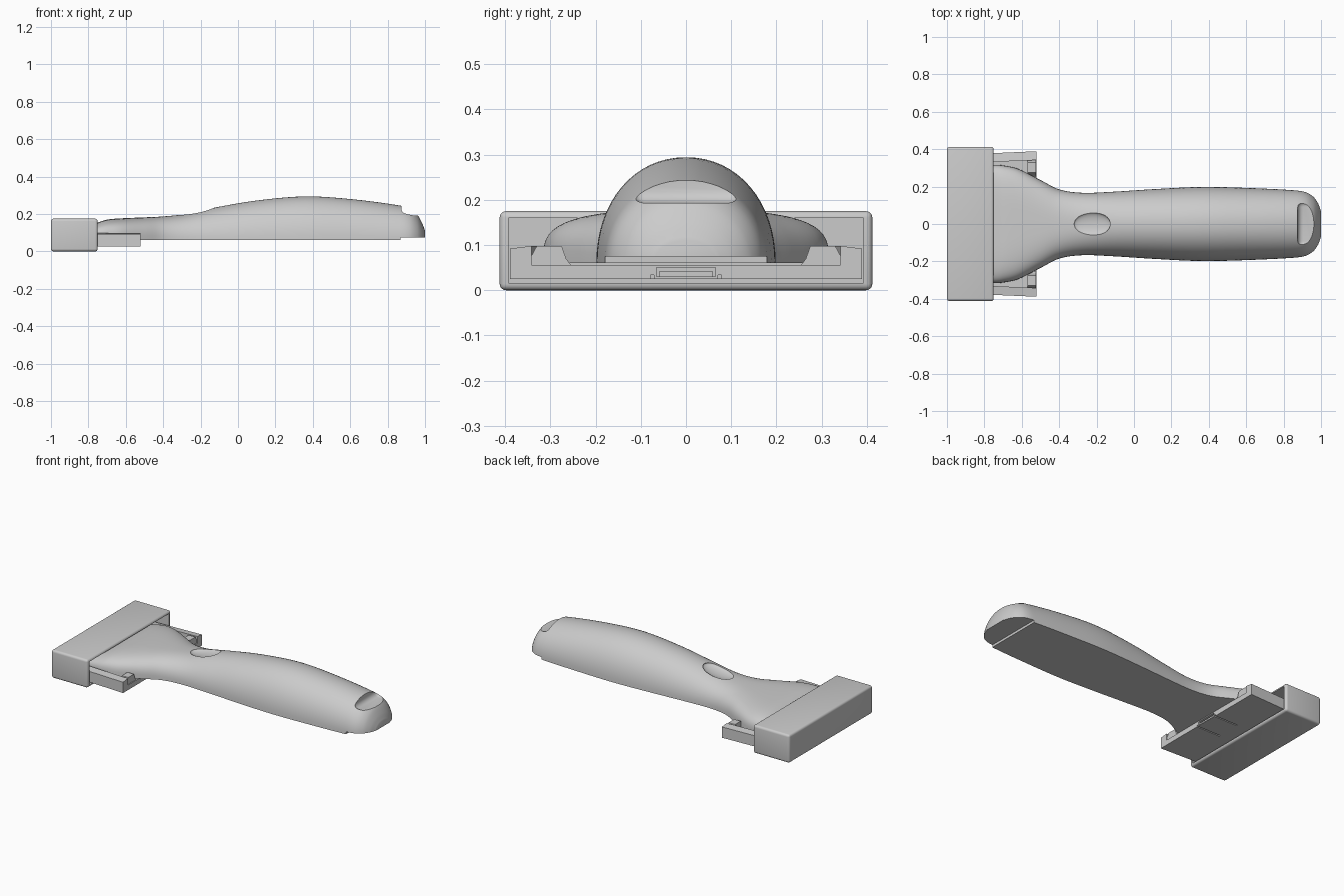
import bpy, bmesh, math
from mathutils import Vector

if "Cube" in bpy.data.objects:
    bpy.data.objects.remove(bpy.data.objects["Cube"])

GREY = (0.6, 0.6, 0.6, 1)
mat = bpy.data.materials.new("plain grey")
mat.use_nodes = True
mat.diffuse_color = GREY
mat.node_tree.nodes["Principled BSDF"].inputs["Base Color"].default_value = GREY


def finish(name, bm):
    bmesh.ops.recalc_face_normals(bm, faces=bm.faces)
    mesh = bpy.data.meshes.new(name)
    bm.to_mesh(mesh)
    bm.free()
    mesh.materials.append(mat)
    obj = bpy.data.objects.new(name, mesh)
    bpy.context.collection.objects.link(obj)
    return obj


def box(name, lo, hi, bevel=0, segments=4):
    bm = bmesh.new()
    bmesh.ops.create_cube(bm, size=1)
    for v in bm.verts:
        v.co = Vector([(a + b) / 2 + c * (b - a) for a, b, c in zip(lo, hi, v.co)])
    if bevel:
        bmesh.ops.bevel(bm, geom=bm.edges[:], offset=bevel, segments=segments,
                        profile=0.5, affect='EDGES')
    return finish(name, bm)


def prism(name, outline, x0, x1, side=1):
    """Extrude a (y, z) outline along x; side=-1 mirrors it."""
    bm = bmesh.new()
    face = bm.faces.new([bm.verts.new((x0, side * y, z)) for y, z in outline])
    out = bmesh.ops.extrude_face_region(bm, geom=[face])
    for v in out["geom"]:
        if isinstance(v, bmesh.types.BMVert):
            v.co.x = x1
    return finish(name, bm)


def cut(obj, cutter):
    mod = obj.modifiers.new("cut", 'BOOLEAN')
    mod.operation, mod.solver, mod.object = 'DIFFERENCE', 'EXACT', cutter
    bpy.context.view_layer.objects.active = obj
    bpy.ops.object.modifier_apply(modifier=mod.name)
    bpy.data.objects.remove(cutter)


def smooth(obj, angle=32):
    obj.data.shade_smooth()
    obj.data.set_sharp_from_angle(angle=math.radians(angle))


def spline(rows, steps):
    """Pass a smooth curve through rows of values."""
    rows = [Vector(r) for r in rows]
    out = []
    for i in range(len(rows) - 1):
        a, b = rows[i], rows[i + 1]
        p, q = rows[max(i - 1, 0)], rows[min(i + 2, len(rows) - 1)]
        dx = b[0] - a[0]
        ma = (b - p) * (dx / (b[0] - p[0]))
        mb = (q - a) * (dx / (q[0] - a[0]))
        for k in range(steps):
            t = k / steps
            r = ((2*t**3 - 3*t**2 + 1) * a + (t**3 - 2*t**2 + t) * ma
                 + (3*t**2 - 2*t**3) * b + (t**3 - t**2) * mb)
            r[0] = a[0] + t * dx
            out.append(r)
    return out + [rows[-1]]


# Handle: lofted domed sections (x, half width, top height, squareness)
BASE = 0.06
stations = [
    (-0.85, 0.3, 0.13, 4), (-0.75, 0.315, 0.155, 4), (-0.7, 0.313, 0.17, 3.8),
    (-0.62, 0.295, 0.177, 3.5), (-0.5, 0.235, 0.182, 3), (-0.4, 0.185, 0.187, 2.6),
    (-0.28, 0.167, 0.2, 2.3), (-0.12, 0.172, 0.235, 2.1), (0.1, 0.186, 0.272, 2.1),
    (0.36, 0.198, 0.294, 2.1), (0.6, 0.193, 0.28, 2.1), (0.86, 0.18, 0.246, 2.1),
    (0.92, 0.17, 0.228, 2.1), (0.96, 0.145, 0.195, 2.1), (0.985, 0.11, 0.15, 2.1),
    (1.0, 0.07, 0.11, 2.1)]
ARC = 32
bm = bmesh.new()
rings = []
for x, half, top, n in spline(stations, 5):
    ring = []
    for k in range(ARC + 1):
        a = math.pi * k / ARC
        c, s = math.cos(a), max(math.sin(a), 0)
        if k in (0, ARC):
            s = 0
        y = math.copysign(abs(c) ** (2 / n), c) * half
        ring.append(bm.verts.new((x, y, BASE + (top - BASE) * s ** (2 / n))))
    rings.append(ring)
for r, q in zip(rings, rings[1:]):
    for k in range(ARC + 1):
        j = (k + 1) % (ARC + 1)
        bm.faces.new((r[k], r[j], q[j], q[k]))
bm.faces.new(rings[0])
bm.faces.new(rings[-1])
handle = finish("handle", bm)

# Step under the tail, hanging scoop and thumb dimple
cut(handle, box("step_cutter", (0.87, -0.5, 0), (1.2, 0.5, 0.075)))
cut(handle, box("scoop_cutter", (0.875, -0.122, 0.193), (1.15, 0.122, 0.4), 0.03, 6))
bm = bmesh.new()
bmesh.ops.create_uvsphere(bm, u_segments=40, v_segments=20, radius=1)
thumb = finish("thumb_cutter", bm)
thumb.scale = (0.1, 0.062, 0.022)
thumb.rotation_euler.y = -0.17
thumb.location = (-0.222, 0, 0.212)
bpy.context.view_layer.update()
cut(handle, thumb)
smooth(handle)

# Hollow head cover, open towards the handle
cover = box("head_cover", (-1, -0.412, 0), (-0.75, 0.412, 0.175), 0.014)
cut(cover, box("cavity_cutter", (-0.97, -0.392, 0.016), (-0.6, 0.392, 0.16)))
smooth(cover)

# Blade tray with a centre latch slot
tray = box("blade_tray", (-0.95, -0.375, 0.025), (-0.52, 0.375, 0.056))
cut(tray, box("slot_cutter", (-0.6, -0.065, 0.03), (-0.5, 0.065, 0.05)))
for y in (-0.075, 0.075):
    cut(tray, box("groove_cutter", (-0.68, y - 0.004, 0), (-0.5, y + 0.004, 0.034)))
box("latch", (-0.6, -0.06, 0.028), (-0.525, 0.06, 0.042))

# Side rails and the guide blocks beside them
for side, word in ((1, "left"), (-1, "right")):
    rail = prism(word + "_rail",
                 [(0.335, 0.025), (0.382, 0.025), (0.382, 0.092), (0.335, 0.098)],
                 -0.95, -0.52, side)
    for v in rail.data.vertices:
        v.co.y += side * (0.007 if v.co.x > -0.6 else -0.012)
    prism(word + "_guide",
          [(0.25, 0.05), (0.36, 0.05), (0.345, 0.07), (0.33, 0.098), (0.275, 0.098),
           (0.265, 0.07)], -0.57, -0.525, side)
